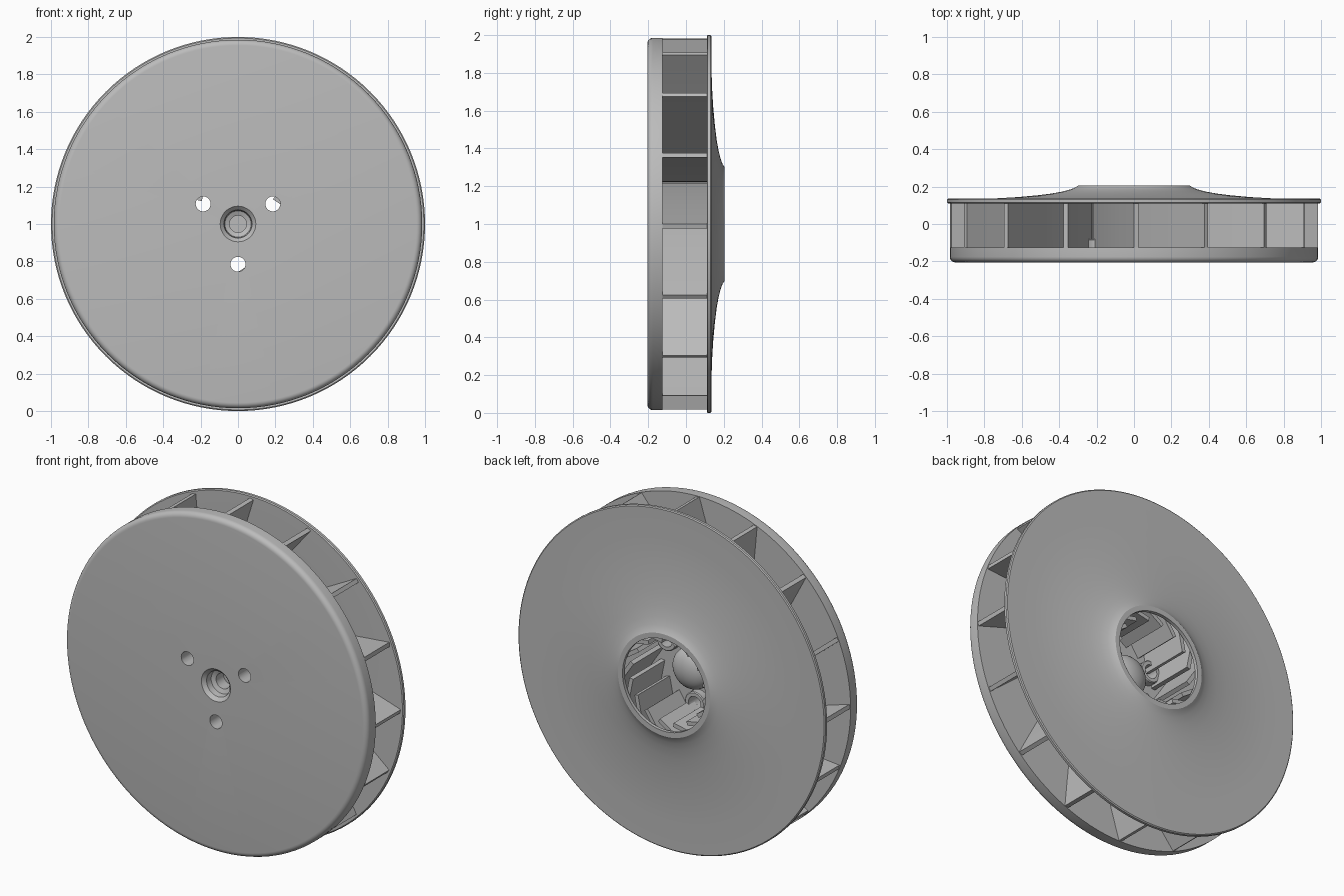
import bpy, bmesh, math
from mathutils import Vector, Matrix

cube = bpy.data.objects.get("Cube")
if cube:
    bpy.data.objects.remove(cube, do_unlink=True)

metal = bpy.data.materials.new("grey_metal")
metal.use_nodes = True
metal.diffuse_color = (0.5, 0.5, 0.5, 1)
metal.node_tree.nodes["Principled BSDF"].inputs["Base Color"].default_value = (0.5, 0.5, 0.5, 1)

CENTRE = Vector((0, 0, 1))
BLADES = 16
HOLE_RADIUS = 0.215


def finish(name, bm, location=CENTRE):
    bmesh.ops.recalc_face_normals(bm, faces=bm.faces)
    mesh = bpy.data.meshes.new(name)
    bm.to_mesh(mesh)
    bm.free()
    mesh.materials.append(metal)
    obj = bpy.data.objects.new(name, mesh)
    obj.location = location
    bpy.context.collection.objects.link(obj)
    return obj


def smooth(obj):
    bpy.ops.object.select_all(action="DESELECT")
    obj.select_set(True)
    bpy.context.view_layer.objects.active = obj
    bpy.ops.object.shade_smooth_by_angle(angle=math.radians(30))


def lathe(name, profile, closed=False, location=CENTRE, steps=128):
    """Spin (radius, y) points about the y axis."""
    bm = bmesh.new()
    verts = [bm.verts.new((r, y, 0)) for r, y in profile]
    edges = [bm.edges.new(p) for p in zip(verts, verts[1:])]
    if closed:
        edges.append(bm.edges.new((verts[-1], verts[0])))
    bmesh.ops.spin(bm, geom=verts + edges, cent=(0, 0, 0), axis=(0, 1, 0),
                   angle=math.tau, steps=steps, use_duplicate=False)
    bmesh.ops.remove_doubles(bm, verts=bm.verts, dist=1e-5)
    return finish(name, bm, location)


# Front disc with rounded rim, stepped centre bore and domed inner hub
rim = [(0.955 + 0.03 * math.sin(a), -0.175 - 0.03 * math.cos(a))
       for a in (math.pi / 2 * i / 6 for i in range(7))]
dome = [(0.12 * math.cos(a), -0.06 + 0.07 * math.sin(a))
        for a in (math.pi / 2 * i / 8 for i in range(9))]
disc = lathe("front_disc", [(0, -0.07), (0.045, -0.07), (0.045, -0.14), (0.07, -0.15),
                            (0.075, -0.185), (0.095, -0.205)] + rim
             + [(0.985, -0.125), (0.13, -0.125)] + dome[:-1] + [(0, 0.01)])

# Three bolt holes through the disc, each with an inner boss
for i in range(3):
    a = math.radians(-90 + 120 * i)
    place = CENTRE + HOLE_RADIUS * Vector((math.cos(a), 0, math.sin(a)))
    cutter = lathe("hole_cutter", [(0, -0.3), (0.04, -0.3), (0.04, 0.1), (0, 0.1)],
                   location=place, steps=32)
    cutter.hide_render = True
    mod = disc.modifiers.new("bolt_hole", "BOOLEAN")
    mod.object = cutter
    mod.solver = "EXACT"
    bpy.context.view_layer.objects.active = disc
    bpy.ops.object.modifier_apply(modifier=mod.name)
    bpy.data.objects.remove(cutter, do_unlink=True)
    smooth(lathe(f"bolt_boss_{i + 1}", [(0.04, -0.13), (0.065, -0.13), (0.065, -0.085),
                                        (0.06, -0.08), (0.04, -0.08)],
                 closed=True, location=place, steps=32))
smooth(disc)

# Back shroud flaring up to the inlet eye
flare = [(0.30, 0.205), (0.315, 0.195), (0.34, 0.185), (0.38, 0.174), (0.44, 0.163),
         (0.52, 0.153), (0.62, 0.144), (0.72, 0.138), (0.82, 0.135)]
outer = flare + [(0.994, 0.135), (1.0, 0.13), (1.0, 0.115), (0.994, 0.11)]
inner = [(r - 0.01, y - 0.025) for r, y in reversed(flare[1:])]
smooth(lathe("back_shroud", outer + inner + [(0.27, 0.185), (0.27, 0.205)], closed=True))


def shroud_height(r):
    """Blade top that stays buried in the shroud."""
    if r <= flare[0][0]:
        return 0.17
    for (r0, y0), (r1, y1) in zip(flare, flare[1:]):
        if r <= r1:
            return min(0.17, y0 + (y1 - y0) * (r - r0) / (r1 - r0) - 0.013)
    return 0.122


# Swept, slightly bowed blades
def blade_mesh():
    bm = bmesh.new()
    tip, root = Vector((0.98, 0, -0.012)), Vector((0.125, 0, 0.205))
    run = root - tip
    side = Vector((-run.z, 0, run.x)).normalized()
    if side.z < 0:
        side = -side
    rings = []
    n = 20
    for i in range(n + 1):
        t = i / n
        p = tip + run * t + side * 0.015 * math.sin(math.pi * t)
        ring = []
        for s, top in ((1, False), (1, True), (-1, True), (-1, False)):
            q = p + side * 0.012 * s
            q.y = shroud_height(q.length) if top else -0.13
            ring.append(bm.verts.new(q))
        rings.append(ring)
    for a, b in zip(rings, rings[1:]):
        for k in range(4):
            bm.faces.new((a[k], a[(k + 1) % 4], b[(k + 1) % 4], b[k]))
    bm.faces.new(rings[0])
    bm.faces.new(rings[-1])
    return bm


for i in range(BLADES):
    bm = blade_mesh()
    bm.transform(Matrix.Rotation(-math.tau * i / BLADES, 4, "Y"))
    smooth(finish(f"blade_{i + 1}", bm))
